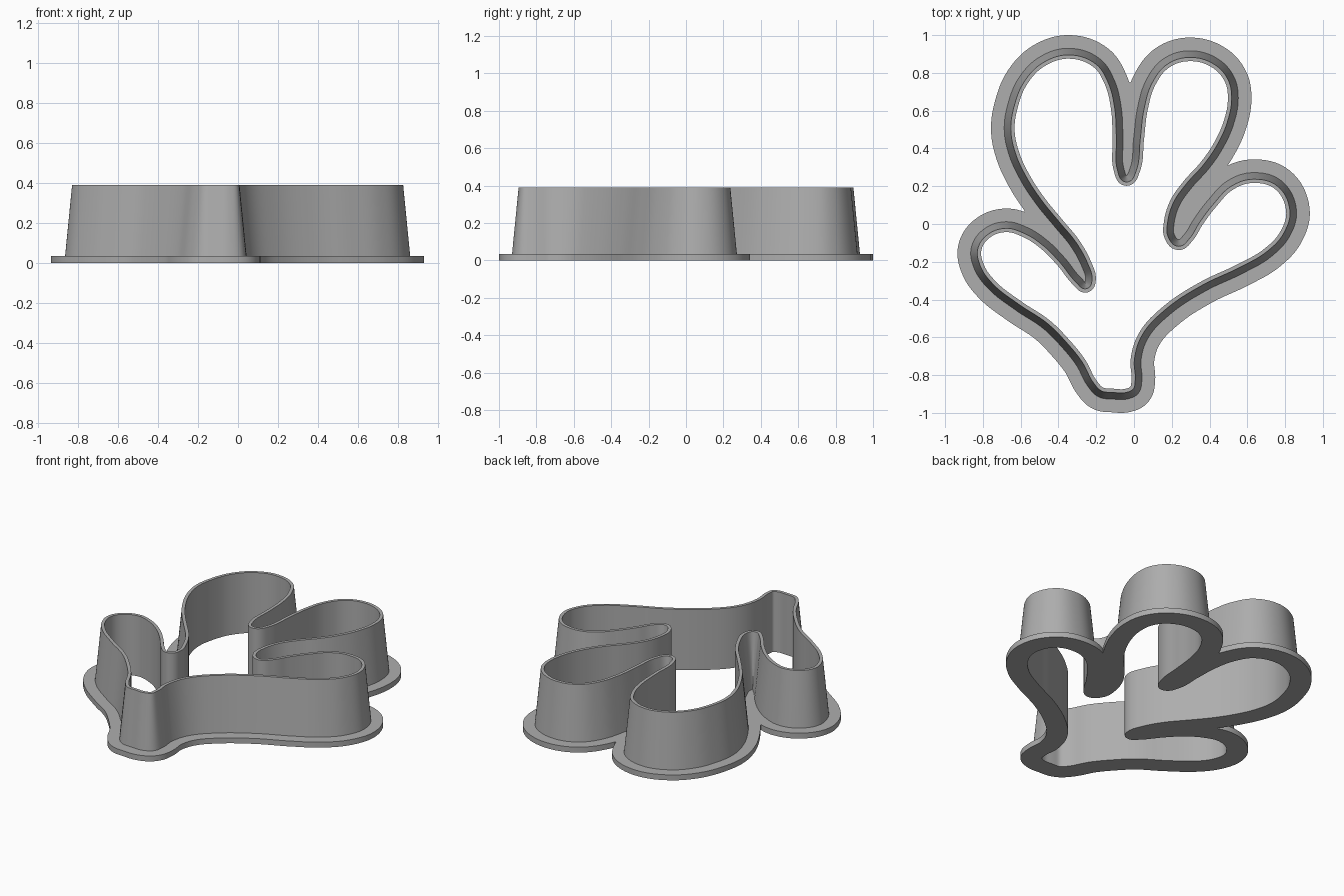
import bpy
import bmesh
import math
from mathutils import Vector
from mathutils.geometry import interpolate_bezier

if "Cube" in bpy.data.objects:
    bpy.data.objects.remove(bpy.data.objects["Cube"], do_unlink=True)

RIM_HEIGHT = .39
FLANGE_HEIGHT = .035
# Offsets from the guide outline, positive is outward
INNER_OFFSET = -.038
RIM_OFFSET = -.018
FOOT_OFFSET = .017
FLANGE_OFFSET = .087

# Guide outline, clockwise from the stem, one list per lobe
stem_left = [(-.11, -.91), (-.18, -.9), (-.23, -.85), (-.29, -.74), (-.37, -.64),
             (-.47, -.54), (-.62, -.44)]
right_small_lobe = [(-.76, -.33), (-.83, -.23), (-.845, -.13), (-.79, -.045), (-.68, -.005),
                    (-.57, -.035), (-.47, -.1), (-.38, -.19), (-.29, -.3), (-.255, -.325),
                    (-.24, -.29)]
right_tall_lobe = [(-.26, -.22), (-.32, -.11), (-.41, 0), (-.5, .11), (-.58, .23),
                   (-.645, .37), (-.67, .5), (-.65, .635), (-.595, .765), (-.49, .87),
                   (-.34, .913), (-.19, .86), (-.12, .755), (-.085, .62), (-.075, .45),
                   (-.07, .29), (-.04, .24)]
left_tall_lobe = [(-.005, .29), (.015, .45), (.035, .61), (.08, .755), (.165, .86),
                  (.295, .9), (.435, .86), (.515, .77), (.535, .665), (.51, .53),
                  (.45, .4), (.38, .3), (.29, .2), (.225, .105), (.195, 0), (.197, -.06),
                  (.235, -.1)]
left_small_lobe = [(.28, -.065), (.33, .015), (.405, .115), (.505, .215), (.63, .255),
                   (.77, .215), (.843, .075), (.81, -.055), (.715, -.16), (.57, -.245),
                   (.37, -.34)]
stem_right = [(.18, -.465), (.06, -.595), (.02, -.72), (.025, -.825), (.01, -.885), (-.04, -.91)]


def smooth_closed(points, steps=8):
    """Run a smooth closed curve through the points."""
    points = [Vector(p) for p in points]
    count = len(points)
    tangents = []
    for i, point in enumerate(points):
        before = (point - points[i - 1]).normalized()
        after = (points[(i + 1) % count] - point).normalized()
        tangents.append((before + after).normalized())
    result = []
    for i, start in enumerate(points):
        j = (i + 1) % count
        reach = (points[j] - start).length * .36
        segment = interpolate_bezier(start, start + tangents[i] * reach,
                                     points[j] - tangents[j] * reach, points[j], steps + 1)
        result += [Vector(p[:2]) for p in segment[:-1]]
    return result


def offset(outline, distance):
    """Shift each outline point along its outward normal."""
    count = len(outline)
    result = []
    for i, point in enumerate(outline):
        along = (outline[(i + 1) % count] - outline[i - 1]).normalized()
        result.append(point + Vector((-along.y, along.x)) * distance)
    return result


def offset_merged(outline, distance):
    """Offset outward and drop points that overlap a neighbouring lobe."""
    return [p for p in offset(outline, distance)
            if min((p - q).length for q in outline) > distance * .985]


def add_loop(bm, outline, height):
    return [bm.verts.new((p.x, p.y, height)) for p in outline]


def finish(bm, name, material):
    bmesh.ops.recalc_face_normals(bm, faces=bm.faces)
    mesh = bpy.data.meshes.new(name)
    bm.to_mesh(mesh)
    bm.free()
    mesh.materials.append(material)
    obj = bpy.data.objects.new(name, mesh)
    bpy.context.collection.objects.link(obj)
    bpy.ops.object.select_all(action="DESELECT")
    obj.select_set(True)
    bpy.context.view_layer.objects.active = obj
    bpy.ops.object.shade_smooth_by_angle(angle=math.radians(35))
    return obj


grey = bpy.data.materials.new("plain grey")
grey.use_nodes = True
grey.diffuse_color = (.42, .42, .42, 1)
grey.node_tree.nodes["Principled BSDF"].inputs["Base Color"].default_value = grey.diffuse_color

guide = smooth_closed(stem_left + right_small_lobe + right_tall_lobe
                      + left_tall_lobe + left_small_lobe + stem_right)
inner = offset(guide, INNER_OFFSET)

# Cutting wall: straight inside, flat narrow rim, tapered outside
bm = bmesh.new()
rings = [add_loop(bm, inner, FLANGE_HEIGHT),
         add_loop(bm, inner, RIM_HEIGHT),
         add_loop(bm, offset(guide, RIM_OFFSET), RIM_HEIGHT),
         add_loop(bm, offset(guide, FOOT_OFFSET), FLANGE_HEIGHT)]
for lower, upper in zip(rings, rings[1:]):
    for i in range(len(lower)):
        bm.faces.new((lower[i - 1], lower[i], upper[i], upper[i - 1]))
finish(bm, "cutting_wall", grey)

# Base flange: flat ring that fills the slits between the lobes
bm = bmesh.new()
edges = []
for outline in (offset_merged(guide, FLANGE_OFFSET), inner):
    loop = add_loop(bm, outline, 0)
    edges += [bm.edges.new((loop[i - 1], loop[i])) for i in range(len(loop))]
bmesh.ops.triangle_fill(bm, edges=edges, use_beauty=True)
raised = bmesh.ops.extrude_face_region(bm, geom=bm.faces[:], use_keep_orig=True)
top_verts = [g for g in raised["geom"] if isinstance(g, bmesh.types.BMVert)]
bmesh.ops.translate(bm, verts=top_verts, vec=(0, 0, FLANGE_HEIGHT))
finish(bm, "base_flange", grey)
